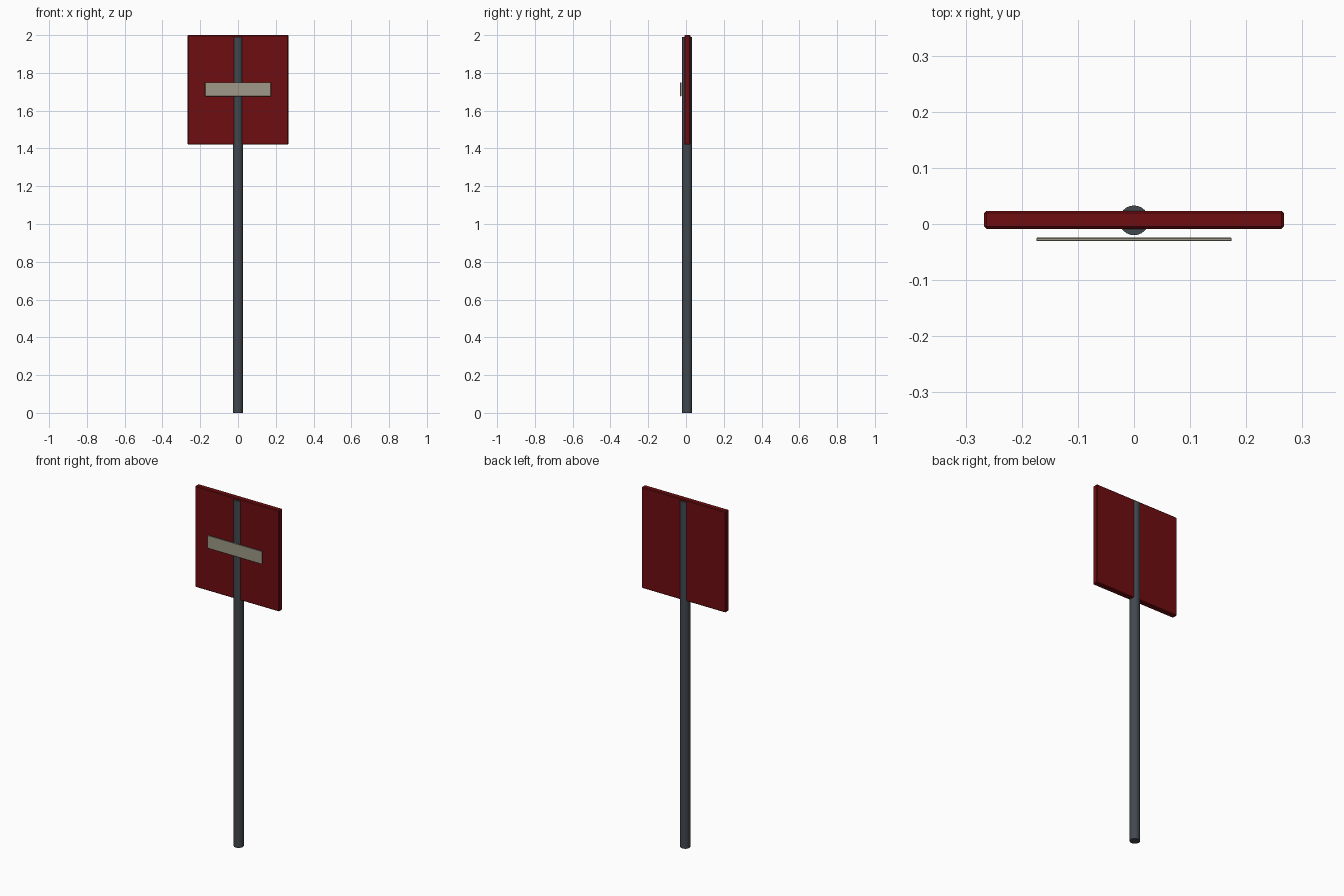
import bpy

if "Cube" in bpy.data.objects:
    bpy.data.objects.remove(bpy.data.objects["Cube"])


def mat(name, rgb):
    m = bpy.data.materials.new(name)
    m.diffuse_color = (*rgb, 1)
    m.use_nodes = True
    m.node_tree.nodes["Principled BSDF"].inputs["Base Color"].default_value = m.diffuse_color
    return m


def box(name, lo, hi, material, bevel):
    bpy.ops.mesh.primitive_cube_add(size=1, location=[(a + b) / 2 for a, b in zip(lo, hi)])
    o = bpy.context.object
    o.name = name
    o.scale = [b - a for a, b in zip(lo, hi)]
    bpy.ops.object.transform_apply(location=False, rotation=False, scale=True)
    o.data.materials.append(material)
    b = o.modifiers.new("edge_bevel", 'BEVEL')
    b.width = bevel
    b.segments = 1
    return o


red = mat("dark_red", (0.156, 0.004, 0.005))
steel = mat("dark_steel", (0.054, 0.065, 0.076))
grey = mat("warm_grey", (0.342, 0.314, 0.238))

# Round post, running up through the panel
bpy.ops.mesh.primitive_cylinder_add(vertices=24, radius=0.0265, depth=1.99,
                                    location=(0, 0.0065, 0.995))
post = bpy.context.object
post.name = "post"
post.data.materials.append(steel)
bpy.ops.object.shade_smooth_by_angle()

# Square sign panel
box("sign_panel", (-0.267, -0.0085, 1.42), (0.267, 0.0235, 2.0), red, 0.004)

# Thin bar in front of the panel
box("front_bar", (-0.174, -0.0305, 1.676), (0.174, -0.0245, 1.75), grey, 0.0012)
